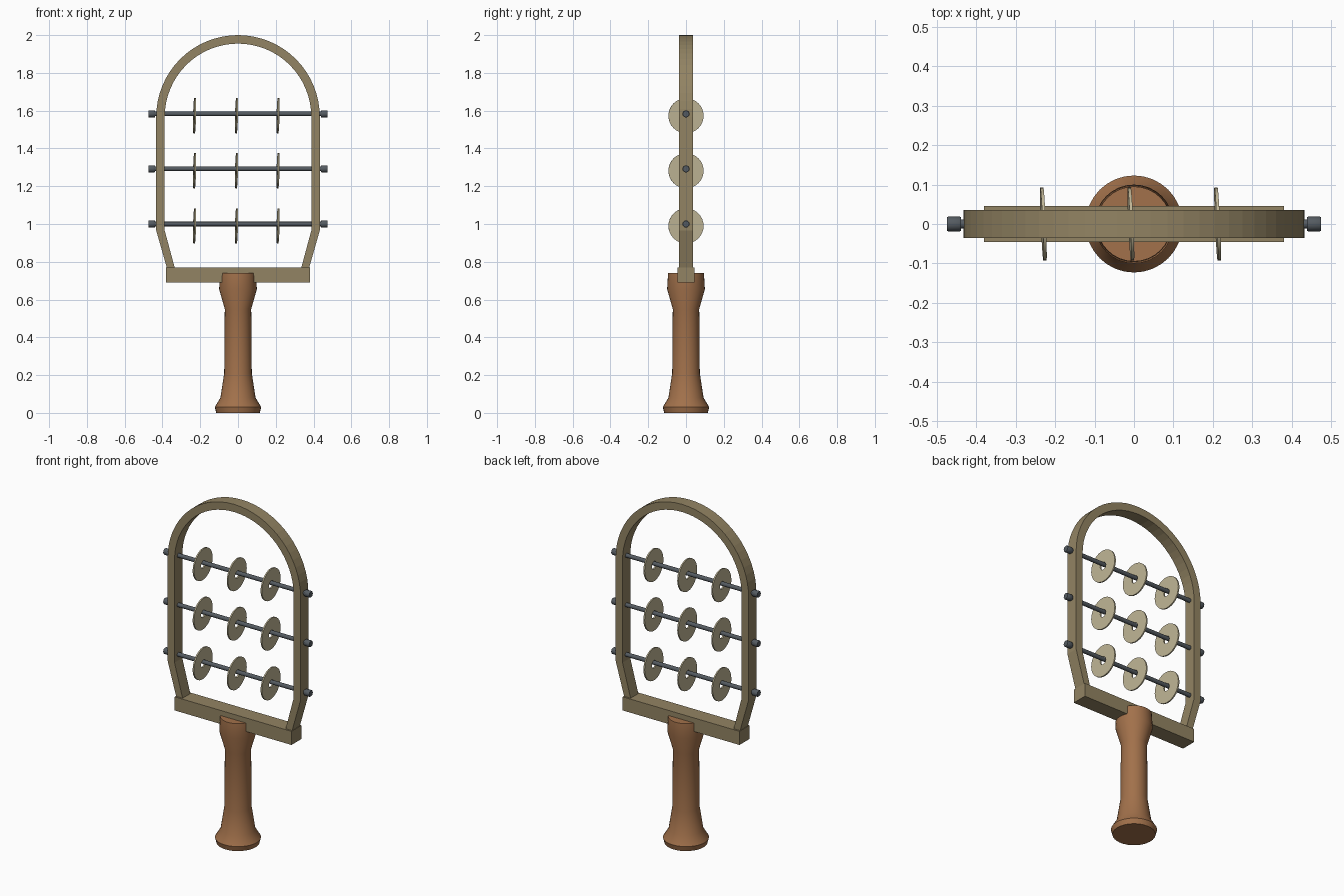
import bpy, bmesh
from math import sin, cos, pi, radians
from mathutils import Matrix, Vector

cube = bpy.data.objects.get("Cube")
if cube:
    bpy.data.objects.remove(cube, do_unlink=True)


def material(name, rgb, metallic=0.0):
    m = bpy.data.materials.new(name)
    m.use_nodes = True
    m.diffuse_color = (*rgb, 1)
    m.node_tree.nodes["Principled BSDF"].inputs["Base Color"].default_value = (*rgb, 1)
    return m


BRASS = material("aged brass", (0.29, 0.23, 0.125))
PALE = material("pale brass", (0.52, 0.46, 0.30))
STEEL = material("dark steel", (0.09, 0.105, 0.12))
WOOD = material("brown wood", (0.36, 0.165, 0.07))


def finish(name, bm, mat, smooth=True):
    bmesh.ops.recalc_face_normals(bm, faces=bm.faces)
    mesh = bpy.data.meshes.new(name)
    bm.to_mesh(mesh)
    bm.free()
    mesh.materials.append(mat)
    ob = bpy.data.objects.new(name, mesh)
    bpy.context.collection.objects.link(ob)
    if smooth:
        bpy.ops.object.select_all(action="DESELECT")
        ob.select_set(True)
        bpy.context.view_layer.objects.active = ob
        bpy.ops.object.shade_smooth_by_angle(angle=radians(30))
    return ob


def lathe(profile, segments, closed=False):
    """Revolve (radius, height) points around z."""
    bm = bmesh.new()
    rings = [[bm.verts.new((r * cos(2 * pi * i / segments), r * sin(2 * pi * i / segments), z))
              for i in range(segments)] for r, z in profile]
    pairs = list(zip(rings, rings[1:]))
    if closed:
        pairs.append((rings[-1], rings[0]))
    else:
        bm.faces.new(rings[0])
        bm.faces.new(rings[-1])
    for a, b in pairs:
        for i in range(segments):
            j = (i + 1) % segments
            bm.faces.new((a[i], a[j], b[j], b[i]))
    return bm


# Turned handle with flared pommel and collar
finish("handle", lathe([(0.115, 0), (0.123, 0.03), (0.093, 0.08), (0.073, 0.21),
                        (0.07, 0.55), (0.1, 0.655), (0.095, 0.74)], 32), WOOD)

# Cross bar seated in the handle collar
bm = bmesh.new()
bmesh.ops.create_cube(bm, size=1, matrix=Matrix.Translation((0, 0, 0.73))
                      @ Matrix.Diagonal((0.76, 0.092, 0.08, 1)))
finish("cross_bar", bm, BRASS, False)


# Arched frame: flat strip with tapered legs
def arch_path(radius, foot):
    arc = [(radius * cos(pi * i / 32), 1.567 + radius * sin(pi * i / 32)) for i in range(33)]
    return [(foot, 0.72), (radius, 0.965)] + arc + [(-radius, 0.965), (-foot, 0.72)]


bm = bmesh.new()
sections = []
for (ox, oz), (ix, iz) in zip(arch_path(0.433, 0.363), arch_path(0.388, 0.322)):
    sections.append([bm.verts.new(p) for p in
                     ((ox, -0.036, oz), (ox, 0.036, oz), (ix, 0.036, iz), (ix, -0.036, iz))])
for a, b in zip(sections, sections[1:]):
    for i in range(4):
        j = (i + 1) % 4
        bm.faces.new((a[i], a[j], b[j], b[i]))
bm.faces.new(sections[0])
bm.faces.new(sections[-1])
finish("arched_frame", bm, BRASS, False)

# Three rods with end caps, each carrying three loose jingle discs
TO_X = Matrix.Rotation(pi / 2, 4, "Y")
TILT = Matrix.Rotation(radians(2.5), 4, "Z") @ Matrix.Rotation(radians(1.5), 4, "Y")
for row, z in enumerate((1.0, 1.292, 1.583), 1):
    rod = finish(f"rod_{row}", lathe([(0.012, -0.46), (0.012, 0.46)], 16), STEEL)
    rod.matrix_world = Matrix.Translation((0, 0, z)) @ TO_X
    for side, label in ((1, "left"), (-1, "right")):
        cap = finish(f"rod_cap_{row}_{label}",
                     lathe([(0.017, -0.018), (0.019, -0.014), (0.019, 0.014), (0.017, 0.018)], 16), STEEL)
        cap.matrix_world = Matrix.Translation((side * 0.457, 0, z)) @ TO_X
    for col, x in enumerate((-0.23, -0.008, 0.212), 1):
        disc = finish(f"jingle_disc_{row}_{col}",
                      lathe([(0.022, -0.004), (0.093, -0.004), (0.093, 0.004), (0.022, 0.004)],
                            32, closed=True), PALE)
        disc.matrix_world = Matrix.Translation((x, 0, z - 0.01)) @ TILT @ TO_X
